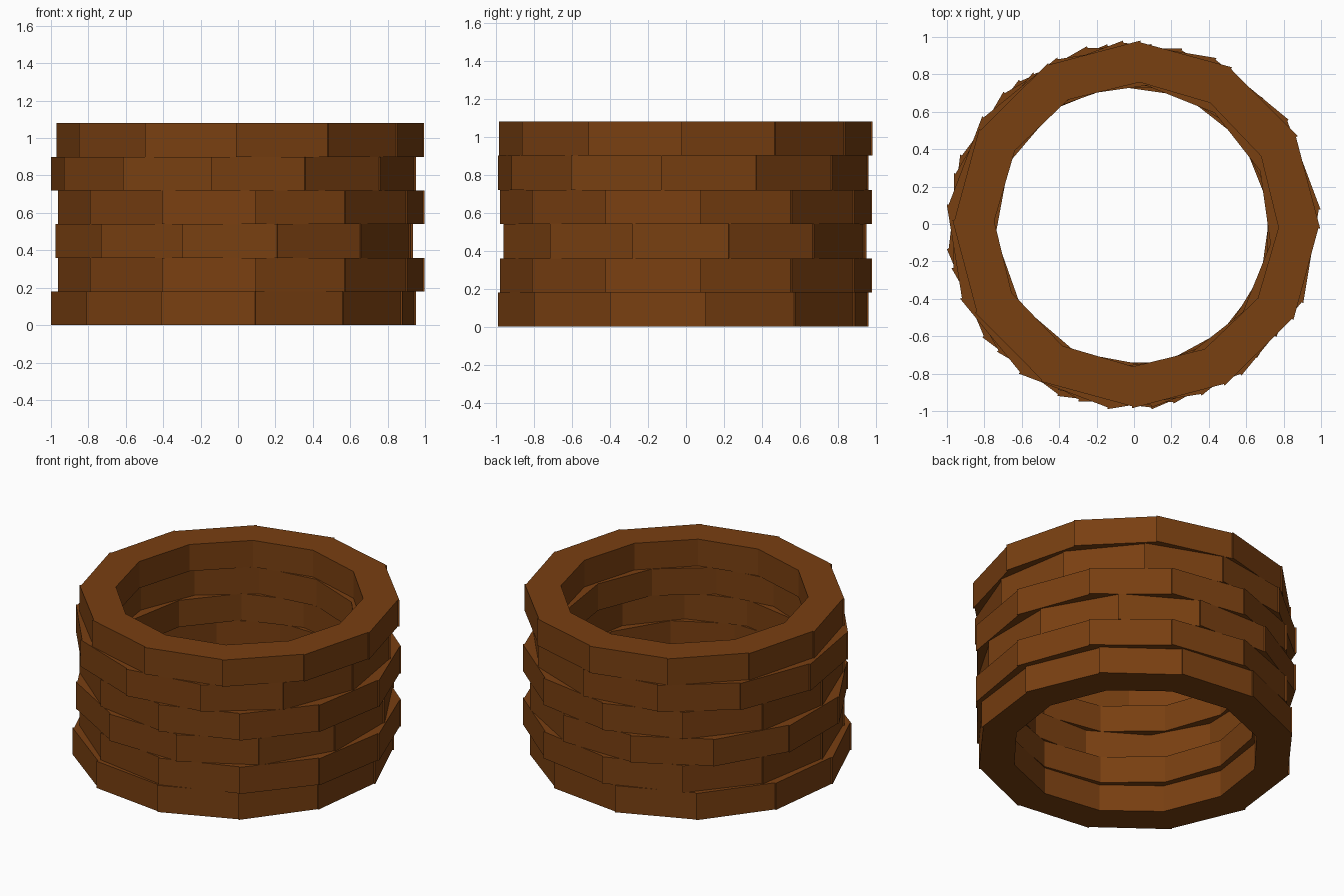
import bpy, bmesh, math

if "Cube" in bpy.data.objects:
    bpy.data.objects.remove(bpy.data.objects["Cube"])

wood = bpy.data.materials.new("brown")
wood.diffuse_color = (0.19, 0.05, 0.0055, 1)
wood.use_nodes = True
wood.node_tree.nodes["Principled BSDF"].inputs["Base Color"].default_value = wood.diffuse_color

SIDES = 12
R_START, R_END, R_IN = 0.983, 0.973, 0.76   # each block's leading corner juts out slightly
COURSE = 0.18

# per course: centre x, centre y, twist in degrees
courses = [
    (-0.0250, -0.015, 6.9),
    (0.0175, 0.000, 4.5),
    (-0.0200, -0.005, 13.6),
    (0.0175, 0.000, 4.5),
    (-0.0250, -0.014, -6.9),
    (0.0125, -0.002, -1.3),
]


def ring(name, cx, cy, twist, z0, z1):
    bm = bmesh.new()

    def corners(radius, z):
        out = []
        for k in range(SIDES):
            a = math.radians(twist + 360 / SIDES * k)
            out.append(bm.verts.new((cx + radius * math.cos(a), cy + radius * math.sin(a), z)))
        return out

    lo = [corners(r, z0) for r in (R_START, R_END, R_IN)]
    hi = [corners(r, z1) for r in (R_START, R_END, R_IN)]
    for k in range(SIDES):
        n = (k + 1) % SIDES
        # outer face, small step at the joint, inner face
        for (i, a), (j, b) in (((0, k), (1, n)), ((1, k), (0, k)), ((2, n), (2, k))):
            bm.faces.new((lo[i][a], lo[j][b], hi[j][b], hi[i][a]))
        # top and bottom
        path = ((2, k), (1, k), (0, k), (1, n), (2, n))
        bm.faces.new([hi[i][a] for i, a in path])
        bm.faces.new([lo[i][a] for i, a in reversed(path)])
    bmesh.ops.recalc_face_normals(bm, faces=bm.faces)
    mesh = bpy.data.meshes.new(name)
    bm.to_mesh(mesh)
    bm.free()
    mesh.materials.append(wood)
    bpy.context.collection.objects.link(bpy.data.objects.new(name, mesh))


# stacked block courses
for i, (cx, cy, twist) in enumerate(courses):
    ring(f"block_course_{i + 1}", cx, cy, twist, i * COURSE, (i + 1) * COURSE)
